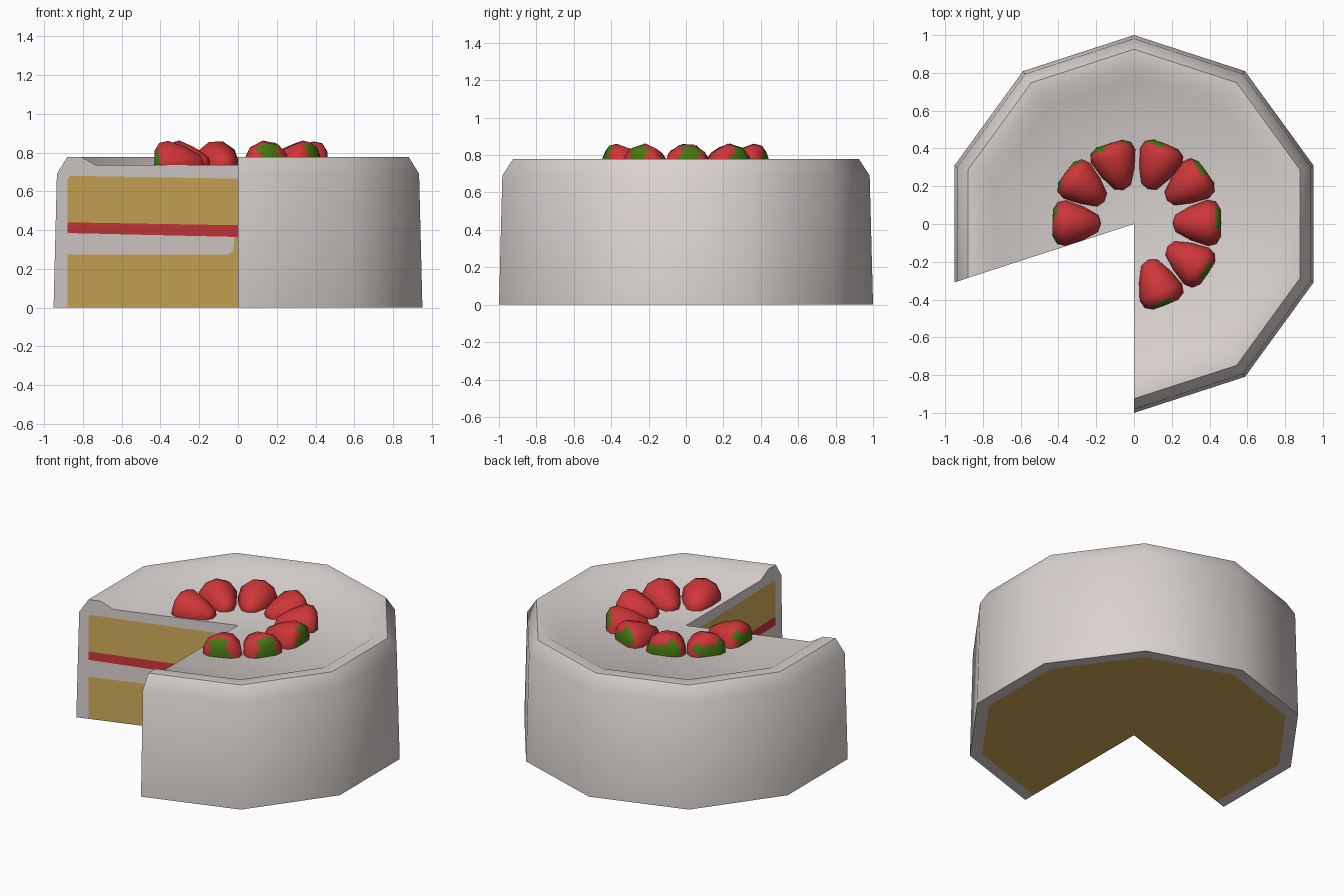
import bpy, bmesh, math
from mathutils import Matrix, Vector

if "Cube" in bpy.data.objects:
    bpy.data.objects.remove(bpy.data.objects["Cube"])


def material(name, rgb):
    m = bpy.data.materials.new(name)
    m.diffuse_color = (*rgb, 1)
    m.use_nodes = True
    m.node_tree.nodes["Principled BSDF"].inputs["Base Color"].default_value = m.diffuse_color
    return m


CREAM = material("cream", (0.70, 0.65, 0.63))
SPONGE = material("sponge", (0.64, 0.41, 0.10))
RED = material("strawberry red", (0.62, 0.037, 0.04))
GREEN = material("leaf green", (0.06, 0.19, 0.006))


def finish(bm, name, mats, angle):
    bmesh.ops.remove_doubles(bm, verts=bm.verts, dist=0.0005)
    bmesh.ops.recalc_face_normals(bm, faces=bm.faces)
    me = bpy.data.meshes.new(name)
    bm.to_mesh(me)
    bm.free()
    for m in mats:
        me.materials.append(m)
    ob = bpy.data.objects.new(name, me)
    bpy.context.collection.objects.link(ob)
    bpy.ops.object.select_all(action='DESELECT')
    bpy.context.view_layer.objects.active = ob
    ob.select_set(True)
    bpy.ops.object.shade_smooth_by_angle(angle=math.radians(angle))
    return ob


# Cake: eight of ten segments, the missing wedge lies between 198 and 270 degrees
bm = bmesh.new()


def face(points, mat):
    """Add one face from (radius, height, angle) points."""
    vs = []
    for r, z, a in points:
        a = math.radians(a)
        v = Vector((r * math.cos(a), r * math.sin(a), z))
        if not vs or (vs[-1].co - v).length > 0.0005:
            vs.append(bm.verts.new(v))
    if (vs[0].co - vs[-1].co).length < 0.0005:
        bm.verts.remove(vs.pop())
    bm.faces.new(vs).material_index = mat


# radius, height from the bottom centre around the outside to the top centre
outline = [(0, 0), (0.925, 0), (1.0, 0), (0.982, 0.69), (0.925, 0.778),
           (0.85, 0.778), (0.77, 0.735), (0, 0.735)]
for k in range(8):
    a, b = -90 + 36 * k, -54 + 36 * k
    for i, (p, q) in enumerate(zip(outline, outline[1:])):
        face([(*p, a), (*q, a), (*q, b), (*p, b)], 1 if i == 0 else 0)

# Layers on the two cut faces: (material, radius/height outline)
icing = outline[1:] + [(0, 0.665), (0.91, 0.68), (0.925, 0.66), (0.925, 0.44),
                       (0.925, 0.385), (0.925, 0.275)]
layers = [
    (0, icing),
    (1, [(0, 0.425), (0.925, 0.44), (0.925, 0.66), (0.91, 0.68), (0, 0.665)]),
    (2, [(0, 0.365), (0.02, 0.365), (0.925, 0.385), (0.925, 0.44), (0, 0.425)]),
    (0, [(0.02, 0.365), (0.025, 0.295), (0.05, 0.275), (0.925, 0.275), (0.925, 0.385)]),
    (1, [(0, 0), (0.925, 0), (0.925, 0.275), (0.05, 0.275), (0.025, 0.295),
         (0.02, 0.365), (0, 0.365)]),
]
for a in (-90, 198):
    for mat, pts in layers:
        face([(*p, a) for p in pts], mat)
finish(bm, "cake", [CREAM, SPONGE, RED], 50)

# Strawberries: half berries lying with the tip towards the middle
berry = [(-0.135, 0), (-0.12, 0.045), (-0.04, 0.09), (0.05, 0.122),
         (0.095, 0.112), (0.12, 0.07), (0.122, 0)]
SIDES = 10


def strawberry(name, x, y, turn):
    bm = bmesh.new()
    rings = [[bm.verts.new((px, r * math.cos(math.tau * (s + turn) / SIDES),
                            r * math.sin(math.tau * (s + turn) / SIDES)))
              for s in range(SIDES)] for px, r in berry]
    for i in range(len(rings) - 1):
        for s in range(SIDES):
            t = (s + 1) % SIDES
            f = bm.faces.new((rings[i][s], rings[i][t], rings[i + 1][t], rings[i + 1][s]))
            # leafy cap: the end disc plus a few leaf tips on the shoulder
            f.material_index = int(i == 5 or (i == 4 and s % 3 == 0))
    bmesh.ops.remove_doubles(bm, verts=bm.verts, dist=0.0005)
    # flat underside resting on the icing
    cut = bmesh.ops.bisect_plane(bm, geom=bm.verts[:] + bm.edges[:] + bm.faces[:],
                                 plane_co=(0, 0, -0.006), plane_no=(0, 0, 1),
                                 clear_inner=True)
    edges = [e for e in cut["geom_cut"] if isinstance(e, bmesh.types.BMEdge)]
    for f in bmesh.ops.contextual_create(bm, geom=edges)["faces"]:
        f.material_index = 0
    bm.transform(Matrix.Translation((x, y, 0.74)) @
                 Matrix.Rotation(math.atan2(y, x), 4, 'Z'))
    finish(bm, name, [RED, GREEN], 60)


spots = [(-0.31, 0.005), (-0.265, 0.2), (-0.095, 0.31), (0.125, 0.31),
         (0.285, 0.205), (0.34, 0.005), (0.29, -0.195), (0.125, -0.315)]
for n, (x, y) in enumerate(spots):
    strawberry(f"strawberry_{n + 1}", x, y, 0.37 * n + 0.2)
